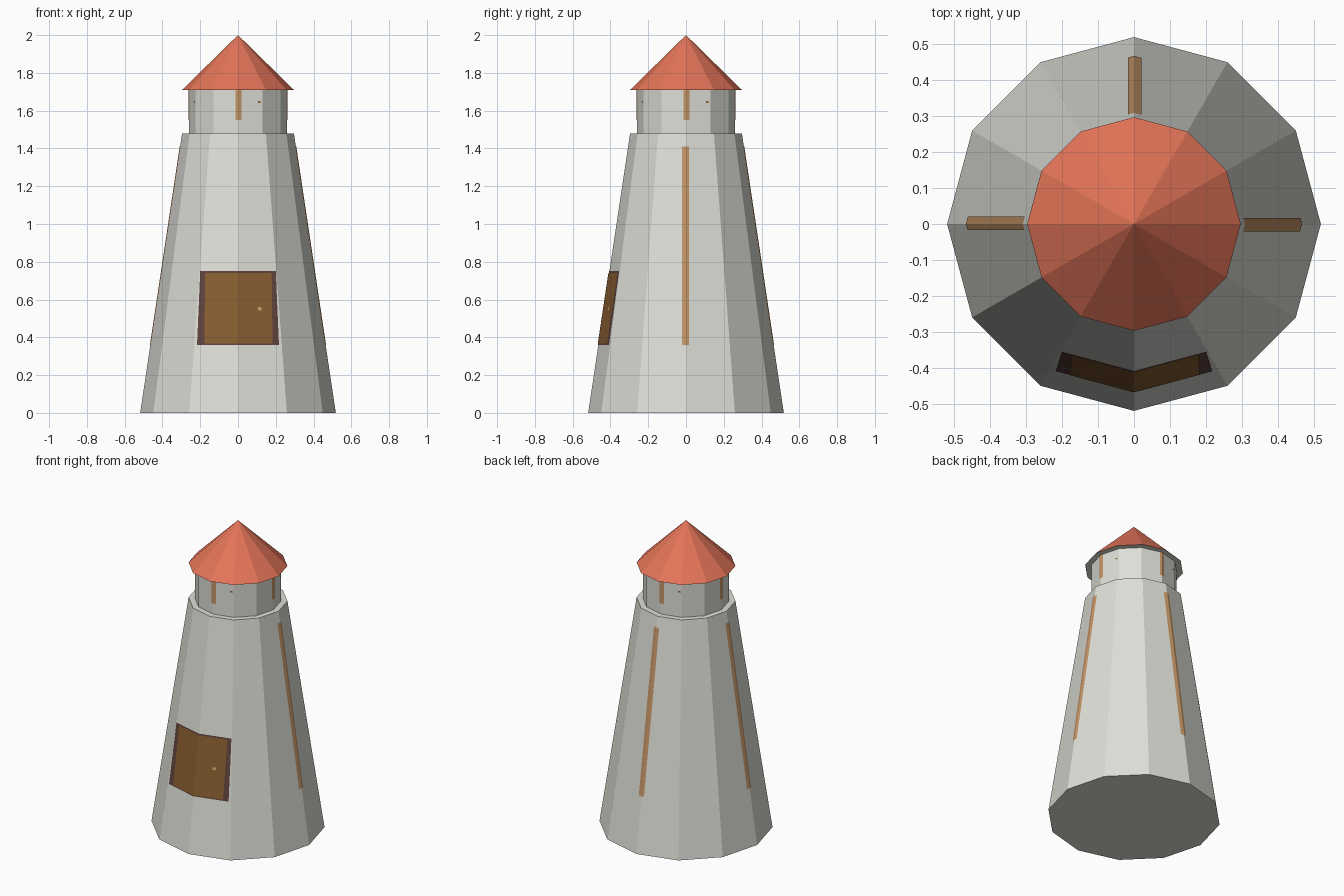
import bpy, bmesh, math

if "Cube" in bpy.data.objects:
    bpy.data.objects.remove(bpy.data.objects["Cube"])

SIDES = 12
H = 1.48                     # top of the tapered tower
R0, R1, RD, RR = 0.518, 0.296, 0.259, 0.296
ZD = 1.71                    # top of lantern drum


def mat(name, rgb):
    m = bpy.data.materials.new(name)
    lin = [(c / 255 / 12.92 if c / 255 <= 0.04045 else ((c / 255 + 0.055) / 1.055) ** 2.4) for c in rgb]
    m.diffuse_color = (*lin, 1)
    m.use_nodes = True
    m.node_tree.nodes["Principled BSDF"].inputs["Base Color"].default_value = m.diffuse_color
    return m


WALL = mat("wall_white", (222, 223, 215))
ROOF = mat("roof_red", (227, 116, 88))
DOOR = mat("door_brown", (137, 94, 48))
FRAME = mat("frame_dark_brown", (96, 67, 60))
STRIPE = mat("stripe_tan", (195, 148, 102))
KNOB = mat("knob_tan", (205, 165, 105))


def finish(name, bm, *mats):
    me = bpy.data.meshes.new(name)
    bm.to_mesh(me)
    bm.free()
    for m in mats:
        me.materials.append(m)
    ob = bpy.data.objects.new(name, me)
    bpy.context.collection.objects.link(ob)
    return ob


def cone(name, r0, r1, z0, z1, caps, *mats):
    bm = bmesh.new()
    bmesh.ops.create_cone(bm, cap_ends=caps, segments=SIDES, radius1=r0, radius2=r1, depth=z1 - z0)
    bmesh.ops.translate(bm, verts=bm.verts, vec=(0, 0, (z0 + z1) / 2))
    bmesh.ops.dissolve_degenerate(bm, dist=1e-5, edges=bm.edges)
    if len(mats) > 1:        # second material on the underside
        for f in bm.faces:
            f.material_index = 1 if f.normal.z < -0.5 or abs(f.calc_center_median().z - z0) < 1e-4 else 0
    return finish(name, bm, *mats)


def tower_r(z):
    return R0 + (R1 - R0) * z / H


def drum_r(z):
    return RD


def plate(name, radius, deg, ts0, ts1, z0, z1, lift, m):
    """Thin sheet wrapped over the wall corner at angle deg; ts = sideways stations."""
    a = math.radians(deg)
    bm = bmesh.new()

    def row(z, ts):
        out = []
        for t in ts:
            r = radius(z) - abs(t) * math.tan(math.pi / SIDES) + lift
            out.append(bm.verts.new((r * math.cos(a) - t * math.sin(a), r * math.sin(a) + t * math.cos(a), z)))
        return out
    lo, hi = row(z0, ts0), row(z1, ts1)
    for i in range(len(lo) - 1):
        bm.faces.new((lo[i], lo[i + 1], hi[i + 1], hi[i]))
    return finish(name, bm, m)


# Main masses
cone("tower", R0, R1, 0, H, True, WALL)
cone("lantern_drum", RD, RD, H, ZD, False, WALL)
cone("roof", RR, 0, ZD, 2.0, True, ROOF, WALL)

# Front door wrapped over the front corner
plate("door_frame", tower_r, -90, (-0.217, 0, 0.217), (-0.2, 0, 0.2), 0.36, 0.75, 0.002, FRAME)
plate("door", tower_r, -90, (-0.178, 0, 0.183), (-0.174, 0, 0.178), 0.368, 0.74, 0.004, DOOR)
plate("door_knob", tower_r, -90, (0.105, 0.125), (0.105, 0.125), 0.543, 0.56, 0.006, KNOB)

# Stripes on the tower (other three sides) and on the drum (all four)
for side, deg in (("front", -90), ("right", 0), ("back", 90), ("left", 180)):
    if side != "front":
        ts = (-0.021, 0, 0.017)
        plate("tower_stripe_" + side, tower_r, deg, ts, ts, 0.36, 1.41, 0.002, STRIPE)
    ts = (-0.012, 0, 0.018)
    plate("drum_stripe_" + side, drum_r, deg, ts, ts, 1.55, ZD, 0.002, STRIPE)
    ts = (0.106, 0.12)
    plate("drum_spot_" + side, drum_r, deg, ts, ts, 1.641, 1.651, 0.002, DOOR)
